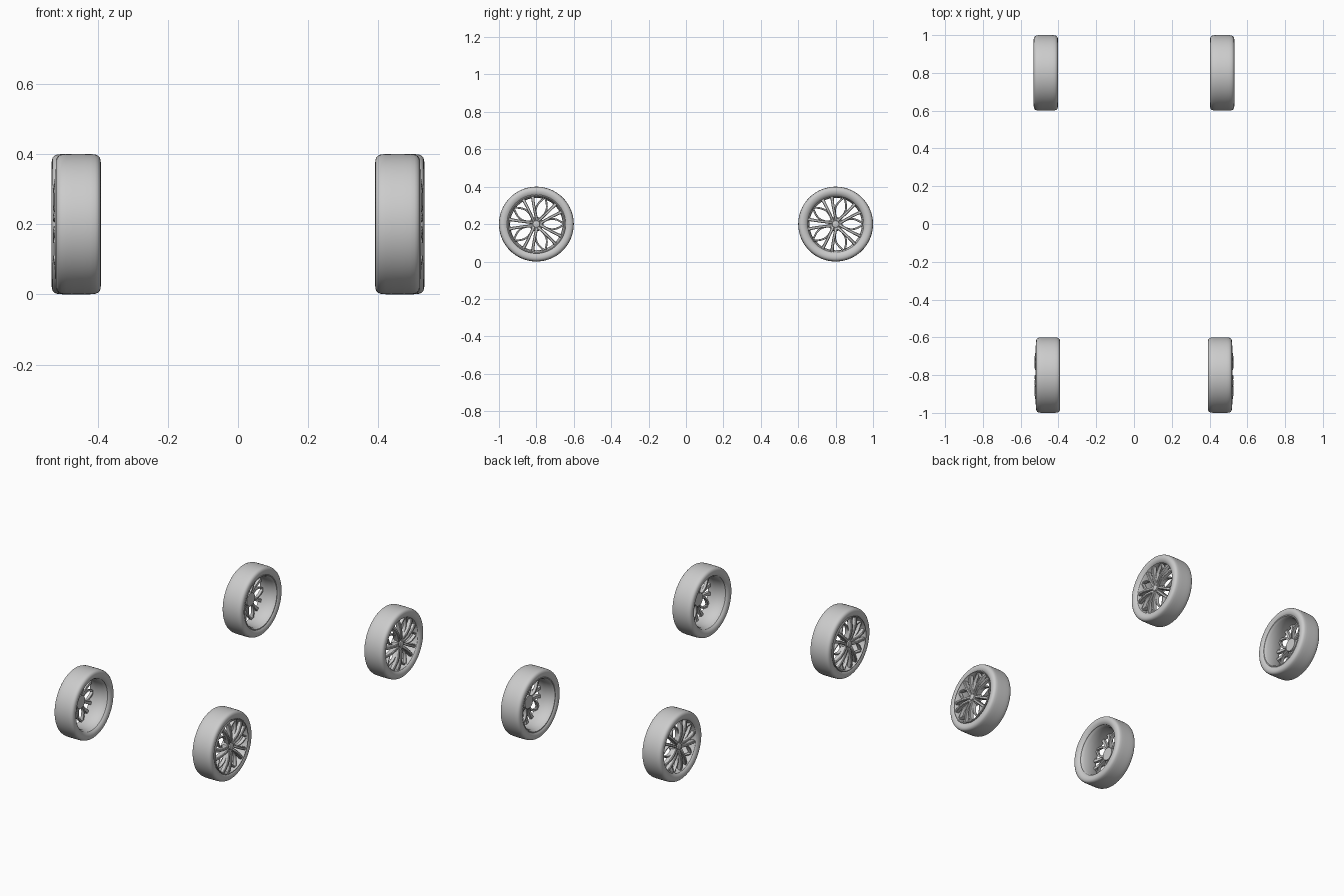
import bpy, bmesh
from math import sin, cos, pi, radians

if "Cube" in bpy.data.objects:
    bpy.data.objects.remove(bpy.data.objects["Cube"])

RIM_X, FRONT_X, REAR_X = 0.465, 0.455, 0.467


def lathe(bm, profile, n=96, cy=0, cz=0, closed=True):
    """Revolve (x, radius) points around the wheel axle."""
    rings = [[bm.verts.new((x, cy + r * cos(2 * pi * i / n), cz + r * sin(2 * pi * i / n)))
              for i in range(n)] for x, r in profile]
    pairs = list(zip(rings, rings[1:]))
    if closed:
        pairs.append((rings[-1], rings[0]))
    for a, b in pairs:
        for i in range(n):
            j = (i + 1) % n
            bm.faces.new((a[i], a[j], b[j], b[i]))
    if not closed:
        bm.faces.new(rings[0])
        bm.faces.new(rings[-1][::-1])


def bar(bm, path):
    """Sweep a chamfered bar; path holds (along, side, front x, back x, half width)."""
    def make(angle):
        rings = []
        c, s = cos(angle), sin(angle)
        for i, (u, v, xf, xb, w) in enumerate(path):
            p, q = path[max(i - 1, 0)], path[min(i + 1, len(path) - 1)]
            du, dv = q[0] - p[0], q[1] - p[1]
            l = (du * du + dv * dv) ** .5
            nu, nv = -dv / l, du / l
            ring = []
            for k, x in ((-1, xb), (-1, xf - .004), (-.6, xf), (.6, xf), (1, xf - .004), (1, xb)):
                a, b = u + nu * w * k, v + nv * w * k
                ring.append(bm.verts.new((x, a * c - b * s, a * s + b * c)))
            rings.append(ring)
        for a, b in zip(rings, rings[1:]):
            for i in range(6):
                j = (i + 1) % 6
                bm.faces.new((a[i], a[j], b[j], b[i]))
        bm.faces.new(rings[0])
        bm.faces.new(rings[-1][::-1])
    return make


def place(bm, name, x, y, side):
    """Put a copy of the part on one side of the model."""
    me = bpy.data.meshes.new(name)
    b = bm.copy()
    for v in b.verts:
        v.co.x *= side
    bmesh.ops.recalc_face_normals(b, faces=b.faces)
    b.to_mesh(me)
    b.free()
    ob = bpy.data.objects.new(name, me)
    bpy.context.collection.objects.link(ob)
    ob.location = (side * x, y, 0.2)
    bpy.ops.object.select_all(action='DESELECT')
    ob.select_set(True)
    bpy.context.view_layer.objects.active = ob
    bpy.ops.object.shade_smooth_by_angle(angle=radians(35))


# tyre: rounded section
tyre = bmesh.new()
half = [(.050, .150), (.057, .156), (.062, .165), (.064, .175), (.0635, .183),
        (.061, .190), (.056, .1955), (.048, .1985), (.035, .1997), (.015, .2)]
lathe(tyre, half + [(-x, r) for x, r in reversed(half)])

# rim barrel with lips at both ends
rim = bmesh.new()
lathe(rim, [(.053, .157), (.056, .155), (.055, .151), (.048, .148), (.035, .144), (.0, .140),
            (-.040, .142), (-.050, .147), (-.056, .150), (-.056, .155), (-.052, .157),
            (-.045, .148), (.0, .146), (.042, .151)])

# spokes: five forked main spokes and recessed curved pairs in the gaps
spokes = bmesh.new()
for sgn in (-1, 1):
    arm = bar(spokes, [(.012, sgn * .008, .045, .020, .008),
                       (.035, sgn * .010, .056, .024, .008),
                       (.065, sgn * .013, .062, .030, .0075),
                       (.095, sgn * .017, .0625, .034, .0075),
                       (.125, sgn * .022, .058, .034, .008),
                       (.148, sgn * .027, .050, .032, .010)])
    loop = bar(spokes, [(.025 + .120 * t, sgn * (.004 + .024 * sin(pi * t)),
                         .040 + .008 * t, .022 + .008 * t, .005)
                        for t in [i / 10 for i in range(11)]])
    for k in range(5):
        arm(pi + k * 2 * pi / 5)
        loop(k * 2 * pi / 5)

# hub: disc, centre cap and bolts
hub = bmesh.new()
lathe(hub, [(.010, .038), (.036, .038), (.042, .034), (.046, .020), (.054, .018), (.056, .014)],
      48, closed=False)
for k in range(5):
    a = k * 2 * pi / 5
    lathe(hub, [(.038, .0045), (.050, .0045), (.051, .0035)], 12,
          .028 * cos(a), .028 * sin(a), closed=False)

for side, s_name in ((1, "right"), (-1, "left")):
    for y, tyre_x, e_name in ((-.8, FRONT_X, "front"), (.8, REAR_X, "rear")):
        tag = e_name + "_" + s_name
        place(tyre, tag + "_tyre", tyre_x, y, side)
        place(rim, tag + "_rim", RIM_X, y, side)
        place(spokes, tag + "_spokes", RIM_X, y, side)
        place(hub, tag + "_hub", RIM_X, y, side)
for bm in (tyre, rim, spokes, hub):
    bm.free()
